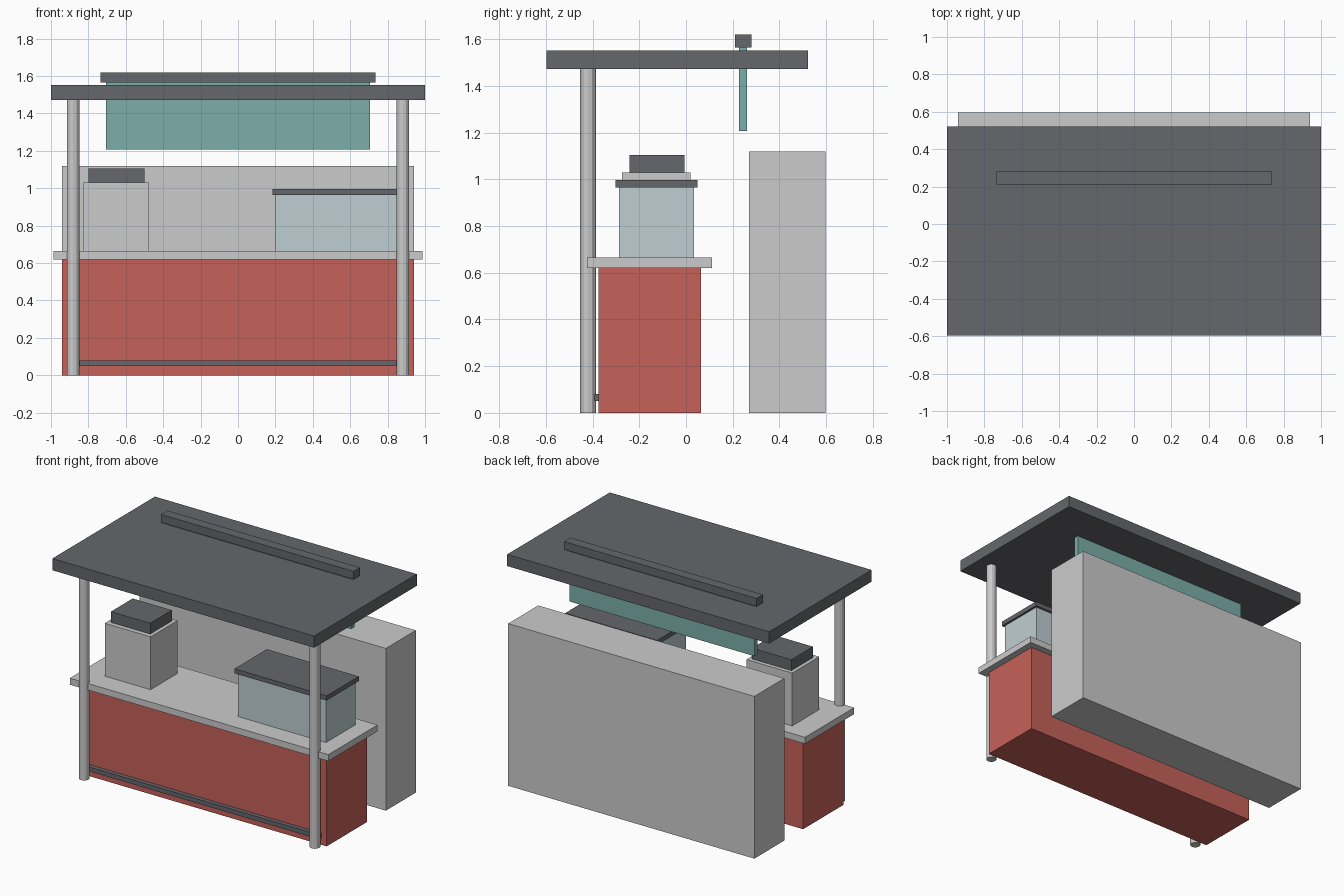
import bpy
from math import radians

if "Cube" in bpy.data.objects:
    bpy.data.objects.remove(bpy.data.objects["Cube"])


def material(name, r, g, b):
    m = bpy.data.materials.new(name)
    m.diffuse_color = (r, g, b, 1)
    m.use_nodes = True
    m.node_tree.nodes["Principled BSDF"].inputs["Base Color"].default_value = m.diffuse_color
    return m


red = material("red_paint", 0.56, 0.12, 0.10)
teal = material("teal_cloth", 0.20, 0.43, 0.40)
glass = material("pale_blue", 0.52, 0.62, 0.65)
dark = material("dark_grey", 0.13, 0.135, 0.15)


def box(name, x, y, z, mat=None):
    """Box spanning the (min, max) pairs given for each axis."""
    spans = (x, y, z)
    bpy.ops.mesh.primitive_cube_add(size=1, location=[(a + b) / 2 for a, b in spans])
    ob = bpy.context.object
    ob.name = name
    ob.scale = [b - a for a, b in spans]
    bpy.ops.object.transform_apply(location=False, rotation=False, scale=True)
    if mat:
        ob.data.materials.append(mat)
    return ob


# Counter with worktop and foot rail
box("counter_body", (-0.94, 0.94), (-0.375, 0.065), (0, 0.62), red)
box("worktop", (-0.987, 0.987), (-0.425, 0.112), (0.62, 0.665))
box("foot_rail", (-0.90, 0.90), (-0.405, -0.375), (0.05, 0.08), dark)

# Back cabinet
box("back_cabinet", (-0.94, 0.94), (0.27, 0.597), (0, 1.12))

# Machine on the left of the worktop
box("machine_body", (-0.825, -0.475), (-0.275, 0.02), (0.665, 1.03))
box("machine_top", (-0.80, -0.50), (-0.243, -0.007), (1.03, 1.105), dark)

# Display case on the right of the worktop
box("display_case", (0.20, 0.873), (-0.287, 0.035), (0.665, 0.965), glass)
box("display_lid", (0.185, 0.888), (-0.303, 0.05), (0.965, 0.997), dark)

# Roof, hanging sign panel and its top bar
box("roof", (-1, 1), (-0.597, 0.522), (1.472, 1.553), dark)
box("hanging_panel", (-0.705, 0.705), (0.227, 0.262), (1.207, 1.565), teal)
box("panel_bar", (-0.735, 0.735), (0.21, 0.28), (1.565, 1.62), dark)

# Front posts
for side, x in (("left", -0.881), ("right", 0.881)):
    bpy.ops.mesh.primitive_cylinder_add(vertices=12, radius=0.034, depth=1.475,
                                        location=(x, -0.419, 0.7375))
    bpy.context.object.name = side + "_post"
